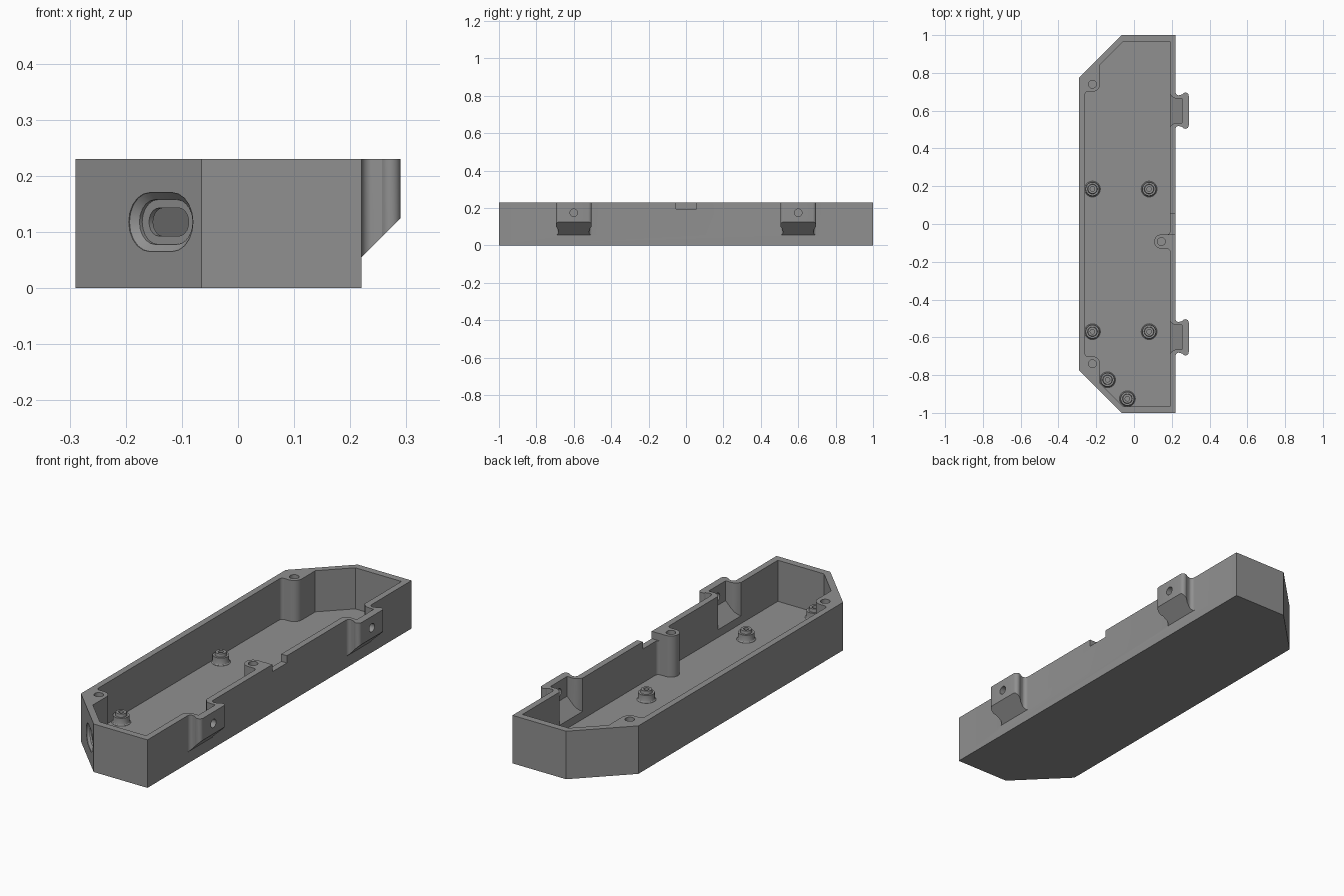
import bpy, bmesh, math
from mathutils import Vector

if "Cube" in bpy.data.objects:
    bpy.data.objects.remove(bpy.data.objects["Cube"])

H = 0.23          # overall height
FLOOR = 0.033     # floor thickness

grey = bpy.data.materials.new("mid grey")
grey.diffuse_color = (0.28, 0.28, 0.28, 1)
grey.use_nodes = True
grey.node_tree.nodes["Principled BSDF"].inputs["Base Color"].default_value = grey.diffuse_color


def arc(cx, cy, r, a0, a1, n=8):
    return [(cx + r * math.cos(math.radians(a0 + (a1 - a0) * i / n)),
             cy + r * math.sin(math.radians(a0 + (a1 - a0) * i / n))) for i in range(n + 1)]


def loft(name, rings):
    """Closed solid through a list of rings with equal point counts."""
    bm = bmesh.new()
    rows = [[bm.verts.new(p) for p in ring] for ring in rings]
    n = len(rows[0])
    for a, b in zip(rows, rows[1:]):
        for i in range(n):
            j = (i + 1) % n
            bm.faces.new((a[i], a[j], b[j], b[i]))
    bm.faces.new(rows[0][::-1])
    bm.faces.new(rows[-1])
    bmesh.ops.recalc_face_normals(bm, faces=bm.faces[:])
    me = bpy.data.meshes.new(name)
    bm.to_mesh(me)
    bm.free()
    me.materials.append(grey)
    ob = bpy.data.objects.new(name, me)
    bpy.context.collection.objects.link(ob)
    return ob


def prism(name, pts, bottom, top):
    """Vertical prism; bottom is a height or a function of x."""
    low = bottom if callable(bottom) else (lambda x: bottom)
    return loft(name, [[(x, y, low(x)) for x, y in pts], [(x, y, top) for x, y in pts]])


def combine(target, tool, op):
    mod = target.modifiers.new(op, 'BOOLEAN')
    mod.operation, mod.solver, mod.object = op, 'EXACT', tool
    bpy.context.view_layer.update()
    dg = bpy.context.evaluated_depsgraph_get()
    me = bpy.data.meshes.new_from_object(target.evaluated_get(dg))
    target.modifiers.clear()
    target.data = me
    bpy.data.objects.remove(tool)


# Outer case block with two chamfered corners
case = prism("case_shell", [(0.22, -1), (0.22, 1), (-0.065, 1), (-0.29, 0.775),
                            (-0.29, -0.775), (-0.065, -1)], 0, H)

# Side lugs with a sloped underside
half = ([(0.205, 0.098)] + arc(0.237, 0.098, 0.017, 180, 270)
        + arc(0.272, 0.078, 0.018, 150, 0))
for cy in (-0.6, 0.6):
    pts = [(x, cy - v) for x, v in half] + [(x, cy + v) for x, v in reversed(half)]
    combine(case, prism("lug", pts, lambda x: x - 0.165, H), 'UNION')

# Inner cavity, leaving three screw pillars in the walls
back = ([(-0.055, 0.967), (-0.18, 0.842)] + arc(-0.22, 0.74, 0.04, 0, -90)
        + arc(-0.245, 0.685, 0.015, 90, 180, 5))
front = [(x, -y) for x, y in reversed(back)]
pillar = (arc(0.175, -0.146, 0.015, 0, 90, 5) + arc(0.145, -0.093, 0.038, -90, -270, 16)
          + arc(0.175, -0.04, 0.015, -90, 0, 5))
cavity = [(0.19, -0.967)] + pillar + [(0.19, 0.967)] + back + front
combine(case, prism("cavity", cavity, FLOOR, 0.3), 'DIFFERENCE')

# Pockets inside the lugs
half = [(0.185, 0.095), (0.192, 0.085), (0.2, 0.075), (0.21, 0.068), (0.222, 0.064), (0.255, 0.064)]
for cy in (-0.6, 0.6):
    pts = [(x, cy - v) for x, v in half] + [(x, cy + v) for x, v in reversed(half)]
    combine(case, prism("pocket", pts, lambda x: x - 0.12, 0.3), 'DIFFERENCE')

# Notch in the right rim
combine(case, prism("notch", [(0.16, -0.0545), (0.25, -0.0545), (0.25, 0.056), (0.16, 0.056)],
                    0.195, 0.3), 'DIFFERENCE')

# Screw holes in the pillars
for x, y in ((-0.22, 0.74), (-0.22, -0.74), (0.145, -0.093)):
    combine(case, prism("screw_hole", arc(x, y, 0.021, 0, 360, 24)[:-1], 0.08, 0.3), 'DIFFERENCE')

# Cross holes through the lugs
for cy in (-0.6, 0.6):
    ring = arc(cy, 0.175, 0.02, 0, 360, 24)[:-1]
    combine(case, loft("lug_hole", [[(x, a, b) for a, b in ring] for x in (0.24, 0.32)]), 'DIFFERENCE')

# Stepped oval port through the front chamfer
centre = Vector((-0.1375, -0.9275, 0.118))
along = Vector((1, -1, 0)).normalized()
inward = Vector((1, 1, 0)).normalized()


def oval(depth, w, h):
    pts = arc(w - h, 0, h, -90, 90, 10) + arc(h - w, 0, h, 90, 270, 10)
    return [centre + along * a + Vector((0, 0, b)) + inward * depth for a, b in pts]


port = loft("port", [oval(-0.01, 0.081, 0.0525), oval(0.002, 0.081, 0.0525), oval(0.013, 0.067, 0.04),
                     oval(0.02, 0.067, 0.04), oval(0.0201, 0.05, 0.025), oval(0.05, 0.05, 0.025)])
combine(case, port, 'DIFFERENCE')

# Stepped hollow standoffs on the floor
profile = [(0.042, -0.004), (0.042, 0.001), (0.038, 0.004), (0.036, 0.009), (0.036, 0.035),
           (0.026, 0.035), (0.024, 0.05), (0.012, 0.05), (0.012, 0.008)]
posts = []
for x, y in ((-0.22, 0.185), (0.08, 0.185), (-0.22, -0.57), (0.08, -0.57),
             (-0.14, -0.825), (-0.035, -0.925)):
    rings = [[(a, b, FLOOR + z) for a, b in arc(x, y, r, 0, 360, 28)[:-1]] for r, z in profile]
    posts.append(loft("standoff", rings))

# Smooth curved surfaces, keep hard edges
for ob in [case] + posts:
    ob.select_set(True)
bpy.context.view_layer.objects.active = case
bpy.ops.object.shade_smooth_by_angle(angle=math.radians(30))
